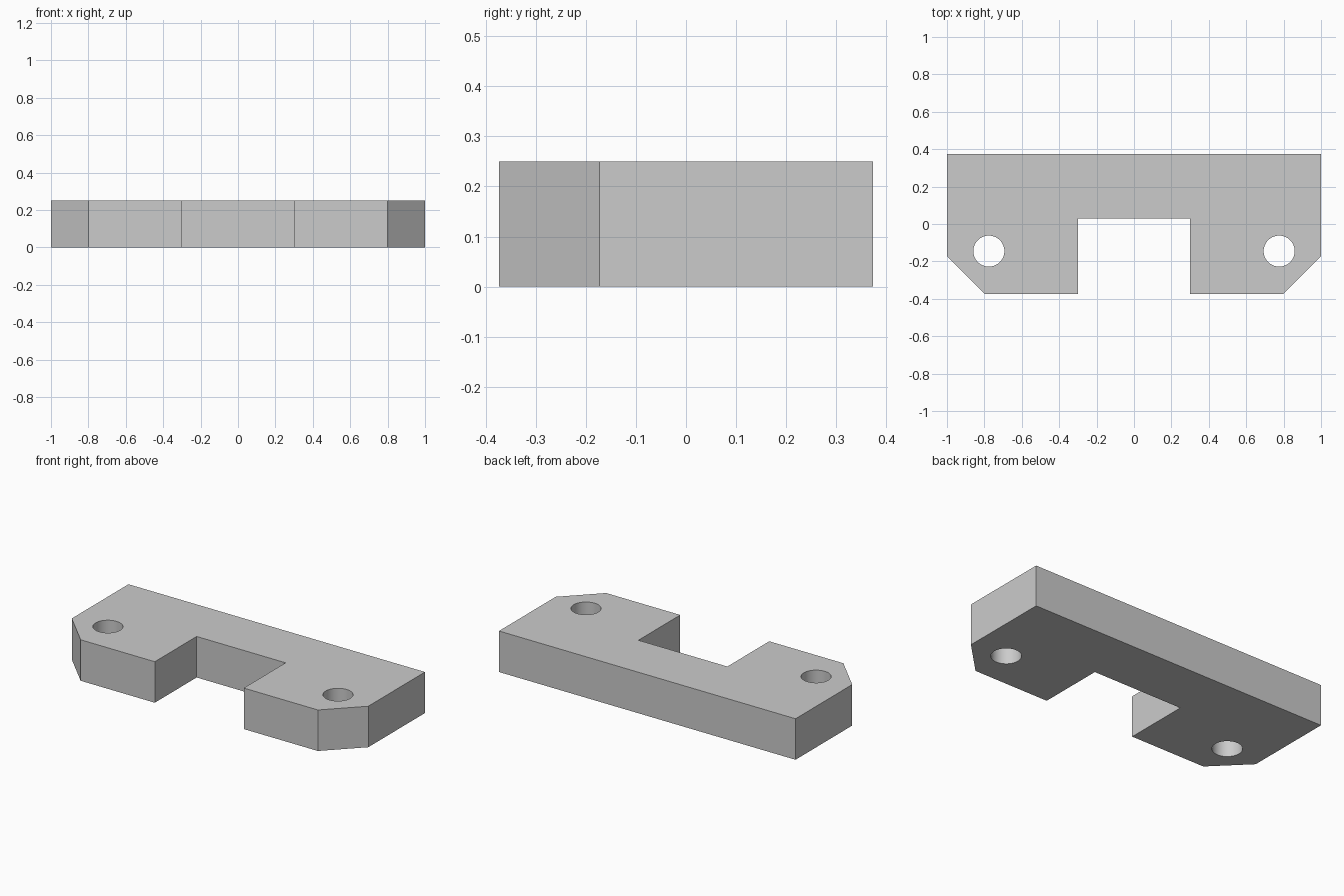
import bpy, bmesh, math

if "Cube" in bpy.data.objects:
    bpy.data.objects.remove(bpy.data.objects["Cube"])

THICK = 0.25
HOLE_X, HOLE_Y, HOLE_R, HOLE_SEGS = 0.776, -0.145, 0.083, 48

# Right half of the plate outline, mirrored to close the loop
half = [(0.3, 0.03), (0.3, -0.373), (0.8, -0.373), (1.0, -0.173), (1.0, 0.373)]
outline = half + [(-x, y) for x, y in reversed(half)]


def hole(cx):
    return [(cx + HOLE_R * math.cos(2 * math.pi * i / HOLE_SEGS),
             HOLE_Y + HOLE_R * math.sin(2 * math.pi * i / HOLE_SEGS))
            for i in range(HOLE_SEGS)]


# Fill the outline around the two bolt holes, then extrude to thickness
bm = bmesh.new()
edges = []
for loop in (outline, hole(HOLE_X), hole(-HOLE_X)):
    vs = [bm.verts.new((x, y, 0)) for x, y in loop]
    edges += [bm.edges.new((vs[i - 1], vs[i])) for i in range(len(vs))]
bmesh.ops.triangle_fill(bm, edges=edges, use_beauty=True, use_dissolve=False)
ext = bmesh.ops.extrude_face_region(bm, geom=bm.faces[:], use_keep_orig=True)
top = [g for g in ext["geom"] if isinstance(g, bmesh.types.BMVert)]
bmesh.ops.translate(bm, verts=top, vec=(0, 0, THICK))
bmesh.ops.recalc_face_normals(bm, faces=bm.faces[:])

mesh = bpy.data.meshes.new("mounting_plate")
bm.to_mesh(mesh)
bm.free()
plate = bpy.data.objects.new("mounting_plate", mesh)
bpy.context.collection.objects.link(plate)

# Plain grey finish
grey = bpy.data.materials.new("light_grey")
grey.diffuse_color = (0.6, 0.6, 0.6, 1)
grey.use_nodes = True
grey.node_tree.nodes["Principled BSDF"].inputs["Base Color"].default_value = grey.diffuse_color
mesh.materials.append(grey)

# Smooth hole walls, sharp plate edges
bpy.context.view_layer.objects.active = plate
plate.select_set(True)
bpy.ops.object.shade_smooth_by_angle(angle=math.radians(30))
